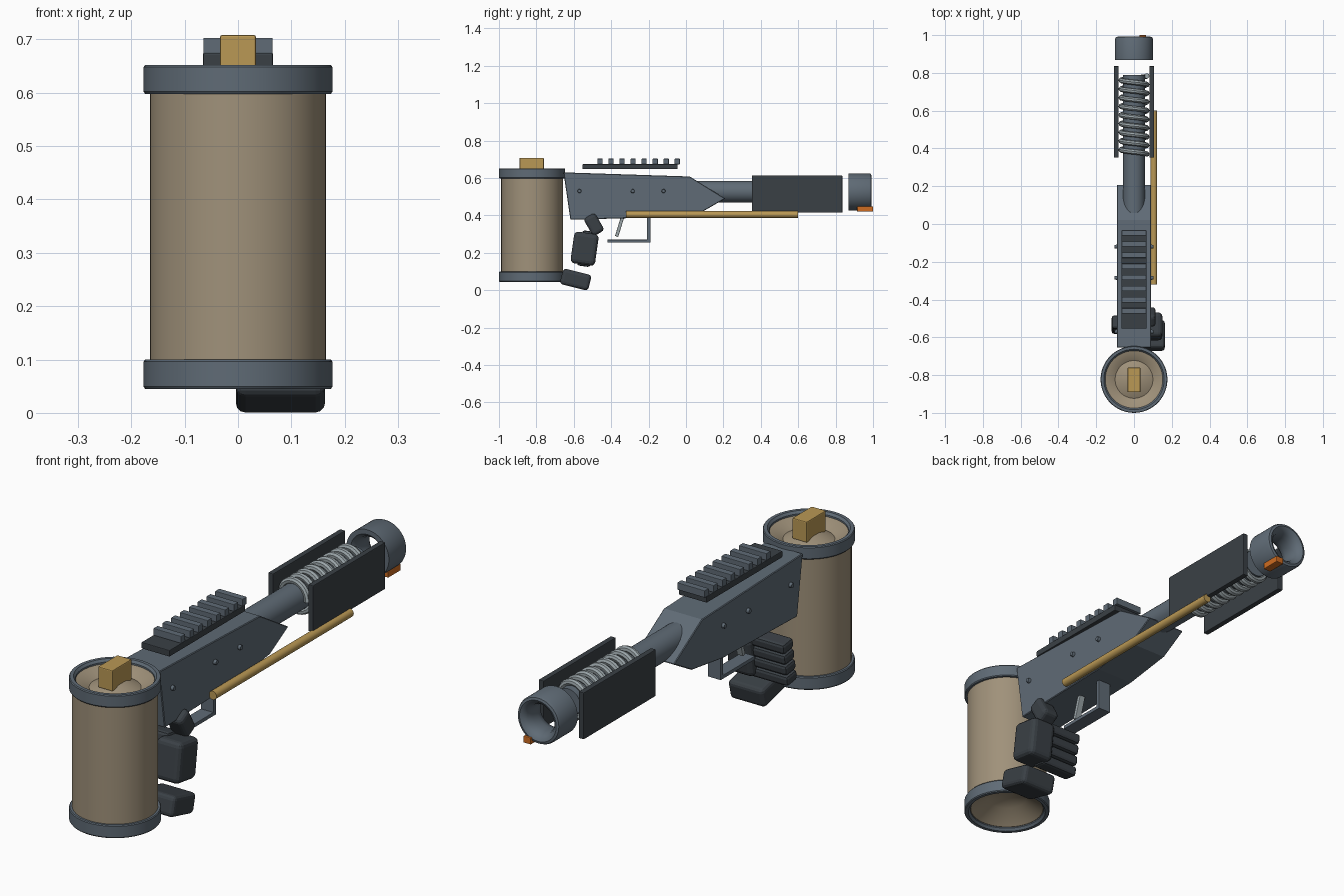
import bpy, bmesh, math
from mathutils import Matrix, Vector

cube = bpy.data.objects.get("Cube")
if cube:
    bpy.data.objects.remove(cube, do_unlink=True)


def material(name, rgb):
    m = bpy.data.materials.new(name)
    m.use_nodes = True
    m.diffuse_color = (*rgb, 1)
    m.node_tree.nodes["Principled BSDF"].inputs["Base Color"].default_value = (*rgb, 1)
    return m


SLATE = material("slate metal", (0.115, 0.147, 0.18))
DARK = material("dark rubber", (0.042, 0.051, 0.06))
TAN = material("tan shell", (0.35, 0.285, 0.195))
BRASS = material("brass", (0.49, 0.315, 0.09))
ORANGE = material("orange sight", (0.62, 0.15, 0.015))
STEEL = material("pale steel", (0.32, 0.37, 0.39))


def finish(name, bm, mat, smooth=False, bevel=0, segments=2):
    bmesh.ops.recalc_face_normals(bm, faces=bm.faces)
    mesh = bpy.data.meshes.new(name)
    bm.to_mesh(mesh)
    bm.free()
    obj = bpy.data.objects.new(name, mesh)
    bpy.context.collection.objects.link(obj)
    mesh.materials.append(mat)
    if bevel:
        mod = obj.modifiers.new("edges", "BEVEL")
        mod.width = bevel
        mod.segments = segments
    if smooth:
        smooth_shade(obj)
    return obj


def smooth_shade(obj):
    bpy.ops.object.select_all(action="DESELECT")
    obj.select_set(True)
    bpy.context.view_layer.objects.active = obj
    bpy.ops.object.shade_smooth_by_angle(angle=math.radians(35))


def box(name, lo, hi, mat, bevel=0, tilt=0, segments=2):
    """Box between two corners, tilted about its own x axis."""
    lo, hi = Vector(lo), Vector(hi)
    bm = bmesh.new()
    bmesh.ops.create_cube(bm, size=1, matrix=Matrix.Diagonal((*(hi - lo), 1)))
    obj = finish(name, bm, mat, bevel=bevel, segments=segments)
    obj.location = (lo + hi) / 2
    obj.rotation_euler.x = math.radians(tilt)
    return obj


def lathe(name, profile, mat, centre, axis="Z", closed=False, steps=48):
    """Turn (radius, height) points about z, or about y when axis is Y."""
    bm = bmesh.new()
    verts = [bm.verts.new((r, 0, h)) for r, h in profile]
    pairs = list(zip(verts, verts[1:])) + ([(verts[-1], verts[0])] if closed else [])
    edges = [bm.edges.new(p) for p in pairs]
    bmesh.ops.spin(bm, geom=verts + edges, cent=(0, 0, 0), axis=(0, 0, 1),
                   angle=math.tau, steps=steps)
    bmesh.ops.remove_doubles(bm, verts=bm.verts, dist=1e-4)
    if axis == "Y":
        bm.transform(Matrix.Rotation(-math.pi / 2, 4, "X"))
    obj = finish(name, bm, mat, smooth=True)
    obj.location = centre
    return obj


def rod(name, radius, y0, y1, x, z, mat, steps=32):
    return lathe(name, [(0, y0), (radius, y0), (radius, y1), (0, y1)], mat,
                 (x, 0, z), "Y", steps=steps)


# Canister: one shell with dished ends, and two rounded collars
CAN = (0, -0.823, 0)
lathe("canister_shell", [(0, 0.13), (0.08, 0.11), (0.15, 0.06), (0.165, 0.06),
                         (0.165, 0.635), (0.152, 0.635), (0.1, 0.605),
                         (0.04, 0.632), (0, 0.632)], TAN, CAN)
for name, low, high in (("lower_collar", 0.045, 0.1), ("upper_collar", 0.598, 0.652)):
    lathe(name, [(0.152, low + 0.01), (0.16, low), (0.174, low), (0.177, low + 0.004),
                 (0.177, high - 0.004), (0.174, high), (0.16, high),
                 (0.152, high - 0.01)], SLATE, CAN, closed=True)
box("canister_valve", (-0.034, -0.89, 0.62), (0.034, -0.76, 0.708), BRASS, 0.004)

# Receiver: side profile extruded across x
bm = bmesh.new()
outline = [(-0.655, 0.63), (0.02, 0.608), (0.21, 0.49), (0.088, 0.42),
           (-0.125, 0.39), (-0.618, 0.377)]
face = bm.faces.new([bm.verts.new((-0.09, y, z)) for y, z in outline])
side = bmesh.ops.extrude_face_region(bm, geom=[face])["geom"]
bmesh.ops.translate(bm, vec=(0.18, 0, 0),
                    verts=[v for v in side if isinstance(v, bmesh.types.BMVert)])
finish("receiver", bm, SLATE, bevel=0.003, segments=1)

# Receiver screws, both sides
for i, y in enumerate((-0.57, -0.285, -0.12)):
    for label, s in (("left", 1), ("right", -1)):
        bm = bmesh.new()
        bmesh.ops.create_cone(bm, cap_ends=True, segments=12, radius1=0.012,
                              radius2=0.009, depth=0.02,
                              matrix=Matrix.Translation((s * 0.092, y, 0.53))
                              @ Matrix.Rotation(s * math.pi / 2, 4, "Y"))
        finish(f"{label}_screw_{i + 1}", bm, SLATE)

# Top rail
box("rail_base", (-0.066, -0.553, 0.647), (0.066, -0.045, 0.674), DARK, 0.003)
for i in range(8):
    y = -0.46 + i * 0.059
    box(f"rail_tooth_{i + 1}", (-0.065, y - 0.014, 0.673), (0.065, y + 0.014, 0.703),
        SLATE, 0.002)

# Barrel with its cooling coil
rod("barrel", 0.058, -0.05, 0.79, 0, 0.527, SLATE)
curve = bpy.data.curves.new("cooling_coil", "CURVE")
curve.dimensions = "3D"
curve.bevel_depth = 0.014
curve.bevel_resolution = 2
curve.use_fill_caps = True
TURNS, PER_TURN = 9, 28
spline = curve.splines.new("POLY")
spline.points.add(TURNS * PER_TURN)
for i, p in enumerate(spline.points):
    t = i / PER_TURN
    p.co = (0.068 * math.cos(t * math.tau), 0.37 + 0.046 * t,
            0.527 + 0.068 * math.sin(t * math.tau), 1)
coil = bpy.data.objects.new("cooling_coil", curve)
bpy.context.collection.objects.link(coil)
curve.materials.append(STEEL)
bpy.ops.object.select_all(action="DESELECT")
coil.select_set(True)
bpy.context.view_layer.objects.active = coil
bpy.ops.object.convert(target="MESH")
smooth_shade(bpy.context.view_layer.objects.active)

# Heat guard plates beside the coil
for label, x in (("right", -0.106), ("left", 0.082)):
    box(f"{label}_heat_guard", (x, 0.352, 0.415), (x + 0.024, 0.836, 0.613), DARK, 0.003)

# Muzzle ring and front sight
lathe("muzzle", [(0.1, 0.868), (0.1, 0.98), (0.096, 0.989), (0.086, 0.992), (0.074, 0.986),
                 (0.063, 0.97), (0.058, 0.945), (0.058, 0.91), (0.066, 0.882),
                 (0.08, 0.868)], SLATE, (0, 0, 0.525), "Y", closed=True)
box("muzzle_sight", (0.028, 0.915, 0.42), (0.064, 1.0, 0.448), ORANGE, 0.003)

# Brass side rod
rod("side_rod", 0.018, -0.32, 0.6, 0.105, 0.405, BRASS, 20)

# Trigger and its guard
box("guard_bottom", (-0.03, -0.42, 0.254), (0.03, -0.19, 0.27), SLATE, 0.002)
box("guard_front", (-0.03, -0.208, 0.256), (0.03, -0.19, 0.41), SLATE, 0.002)
box("trigger", (-0.014, -0.364, 0.285), (0.014, -0.346, 0.395), STEEL, 0.003, tilt=-17)

# Hand grip: palm pads and four fingers
box("lower_pad", (-0.004, -0.668, 0.014), (0.163, -0.512, 0.1), DARK, 0.018, -14, 3)
box("palm_pad", (0.03, -0.608, 0.137), (0.15, -0.476, 0.307), DARK, 0.022, -8, 3)
box("thumb_pad", (0.035, -0.527, 0.297), (0.115, -0.457, 0.405), DARK, 0.018, 30, 3)
for i in range(4):
    y, z = -0.545 + 0.008 * i, 0.15 + 0.048 * i
    box(f"finger_{i + 1}", (-0.118, y - 0.035, z - 0.022), (0.06, y + 0.035, z + 0.022),
        DARK, 0.012, -8)
